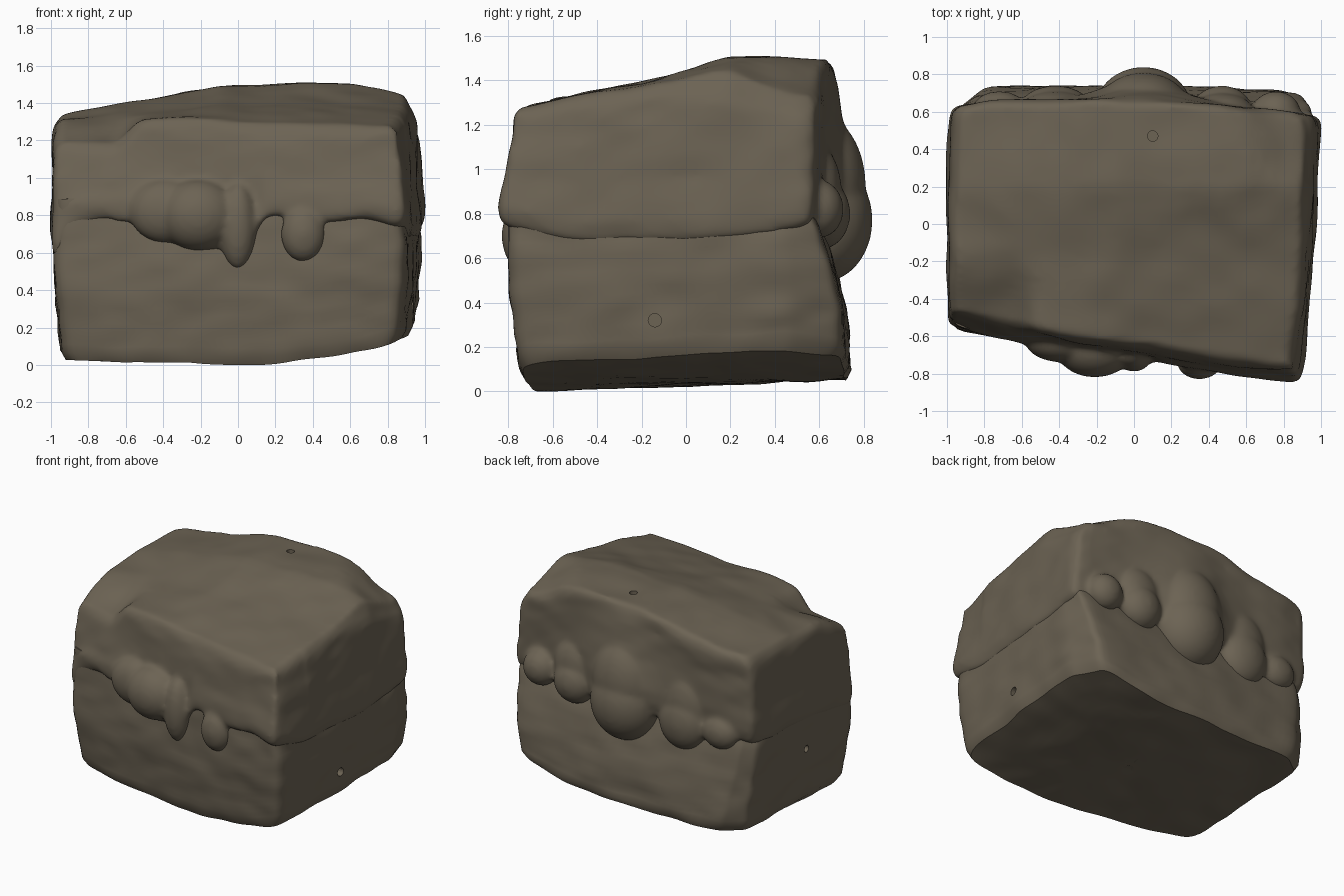
import bpy, bmesh, math
from mathutils import Vector, Matrix, noise

if "Cube" in bpy.data.objects:
    bpy.data.objects.remove(bpy.data.objects["Cube"])

stone = bpy.data.materials.new("weathered_brown")
stone.diffuse_color = (0.15, 0.125, 0.088, 1)
stone.use_nodes = True
stone.node_tree.nodes["Principled BSDF"].inputs["Base Color"].default_value = stone.diffuse_color


def interp(table, x):
    for (x0, a), (x1, b) in zip(table, table[1:]):
        if x <= x1:
            return a + (b - a) * max(0, (x - x0) / (x1 - x0))
    return table[-1][1]


def smooth(a, b, v):
    t = min(1, max(0, (v - a) / (b - a)))
    return t * t * (3 - 2 * t)


def top_height(x, y):
    # top slopes up to the back, lowered at the front left and back right corners
    rise = interp([(-1, .04), (-.5, .13), (-.1, .21), (.6, .22), (.9, .18), (1, .1)], x)
    slope = interp([(-.75, 0), (-.2, .5), (.2, 1), (.7, .97)], y)
    chip = .13 * smooth(-.5, -.68, x) * smooth(-.1, -.58, y)
    chip += .13 * smooth(.95, 1.5, x + y)
    return 1.285 + rise * slope - chip


def bottom_height(x, y):
    return .005 + .17 * max(0, x) ** 2.2 + .03 * (y + .7) + .02 * smooth(-.3, -.9, x)


def outline(keys, n):
    # closed outline with softened corners
    pts = []
    for a, b in zip(keys, keys[1:] + keys[:1]):
        pts += [Vector(a).lerp(Vector(b), i / n) for i in range(n)]
    for _ in range(4):
        pts = [(pts[i - 1] + pts[i] * 2 + pts[(i + 1) % len(pts)]) / 4
               for i in range(len(pts))]
    return pts


def rough(p):
    big = noise.noise_vector(Vector((p.x * 2.2, p.y * 2.2, p.z * 4)))
    fine = noise.noise_vector(Vector((p.x * 5, p.y * 5, p.z * 10)))
    return p + big * .014 + fine * .011


def loft(bm, rings):
    rows = [[bm.verts.new(rough(p)) for p in r] for r in rings]
    for a, b in zip(rows, rows[1:]):
        for i in range(len(a)):
            j = (i + 1) % len(a)
            bm.faces.new((a[i], a[j], b[j], b[i]))
    bm.faces.new(rows[0][::-1])
    bm.faces.new(rows[-1])


def make(name, bm, mat=stone):
    bmesh.ops.recalc_face_normals(bm, faces=bm.faces)
    me = bpy.data.meshes.new(name)
    bm.to_mesh(me)
    bm.free()
    me.materials.append(mat)
    ob = bpy.data.objects.new(name, me)
    bpy.context.collection.objects.link(ob)
    return ob


CAP = (.97, .92, .86, .8, .73, .66, .58, .5, .42, .34, .26, .18, .1, .03)

# lower block: flared towards the back at its base, back corners cut off
base = outline([(-.94, -.52, 0), (-.5, -.62, 0), (0, -.68, 0), (.45, -.73, 0), (.87, -.76, 0),
                (.93, -.1, 0), (.955, .45, 0), (.85, .72, 0), (0, .75, 0), (-.78, .73, 0),
                (-.94, .6, 0), (-.95, .1, 0)], 14)
crown = outline([(-.98, -.54, 0), (-.5, -.61, 0), (0, -.68, 0), (.45, -.75, 0), (.88, -.78, 0),
                 (.94, -.1, 0), (.97, .4, 0), (.97, .54, 0), (0, .57, 0), (-.88, .56, 0),
                 (-.96, .5, 0), (-.98, 0, 0)], 14)
rings = [[Vector((p.x * s, p.y * s, bottom_height(p.x * s, p.y * s))) for p in base]
         for s in reversed(CAP)]
for k in range(21):
    t = k / 20
    bow = math.sin(math.pi * t)
    ring = []
    for a, b in zip(base, crown):
        p = a.lerp(b, t)
        z0 = bottom_height(a.x, a.y) + .04
        ring.append(Vector((p.x * (1 + .02 * bow), p.y * (1 + .055 * bow), z0 + (.88 - z0) * t)))
    rings.append(ring)
rings += [[Vector((p.x * s, p.y * s, .9)) for p in crown] for s in (.8, .4, .05)]
bm = bmesh.new()
loft(bm, rings)
lower = make("lower_block", bm)

# upper block: overhanging layer with a wavy lower lip
lip = outline([(-.99, -.55, .56), (-.9, -.57, .72), (-.73, -.61, .78), (-.58, -.64, .75),
               (-.4, -.67, .65), (-.15, -.71, .60), (.08, -.74, .61), (.15, -.75, .80),
               (.5, -.81, .77), (.7, -.83, .79), (.89, -.84, .74), (.93, -.5, .66),
               (.97, 0, .66), (.985, .25, .67), (1.0, .57, .74), (.5, .62, .77), (.05, .65, .75),
               (-.4, .65, .72), (-.75, .64, .72), (-.98, .61, .69), (-.995, 0, .64)], 12)
rings = [[Vector((p.x * s, p.y * s, p.z + (.78 - p.z) * (1 - s))) for p in lip]
         for s in (.05, .4, .7, .9, .955)]
for t, s in ((.03, .985), (.08, 1.0), (.16, 1.01), (.28, 1.01), (.42, 1), (.55, 1),
             (.66, 1), (.76, 1), (.85, 1), (.92, .995), (.97, .98)):
    ring = []
    for p in lip:
        x = p.x - (.04 * t * t if p.x > .88 else 0)
        y = p.y + (.07 * t if p.y < -.5 else .02 * t if p.y > .55 else 0)
        if p.y > .55:   # broad swelling above the largest drip
            y += .11 * math.exp(-((x - .05) / .3) ** 2) * (1 - smooth(.25, 1, t))
        ring.append(Vector((x * s, y * s, p.z + (top_height(x, y) - p.z) * t)))
    rings.append(ring)
edge = rings[-1]
rings += [[Vector((p.x * s, p.y * s, top_height(p.x * s, p.y * s))) for p in edge] for s in CAP]
bm = bmesh.new()
loft(bm, rings)

# drips hanging from the lip: centre, radii
drips = [((-.21, -.66, .80), (.21, .16, .19)), ((-.38, -.63, .82), (.2, .11, .17)),
         ((0, -.69, .74), (.10, .10, .23)),
         ((.35, -.74, .70), (.12, .09, .15)),
         ((.05, .61, .77), (.26, .23, .28)), ((.05, .61, .92), (.25, .2, .32)),
         ((-.42, .62, .74), (.19, .12, .20)), ((-.42, .60, .85), (.2, .11, .25)),
         ((-.72, .62, .74), (.14, .09, .12)),
         ((.47, .61, .80), (.16, .13, .16)), ((.47, .60, .9), (.17, .1, .2)),
         ((.76, .60, .82), (.13, .11, .13))]
for c, r in drips:
    bmesh.ops.create_uvsphere(bm, u_segments=32, v_segments=20, radius=1,
                              matrix=Matrix.Translation(c) @ Matrix.Diagonal((*r, 1)))
upper = make("upper_block_with_drips", bm)
remesh = upper.modifiers.new("blend", 'REMESH')
remesh.mode = 'VOXEL'
remesh.voxel_size = .018
remesh.use_smooth_shade = True
soften = upper.modifiers.new("soften", 'SMOOTH')
soften.factor = .5
soften.iterations = 6

# small drilled holes
for name, target, loc, axis, r in (("top_hole", upper, (.1, .47, 1.47), 'Z', .028),
                                   ("right_hole", lower, (.94, -.14, .32), 'X', .03),
                                   ("left_hole", lower, (-.97, 0, .45), 'X', .025)):
    bm = bmesh.new()
    rot = Matrix.Rotation(math.pi / 2, 4, 'Y') if axis == 'X' else Matrix()
    bmesh.ops.create_cone(bm, cap_ends=True, segments=16, radius1=r, radius2=r, depth=.16,
                          matrix=Matrix.Translation(loc) @ rot)
    cutter = make(name + "_cutter", bm)
    cutter.hide_render = True
    cutter.display_type = 'WIRE'
    cut = target.modifiers.new(name, 'BOOLEAN')
    cut.operation = 'DIFFERENCE'
    cut.object = cutter

# smooth shading with crisp edges
bpy.ops.object.select_all(action='DESELECT')
lower.select_set(True)
bpy.context.view_layer.objects.active = lower
bpy.ops.object.shade_smooth_by_angle(angle=math.radians(40))
